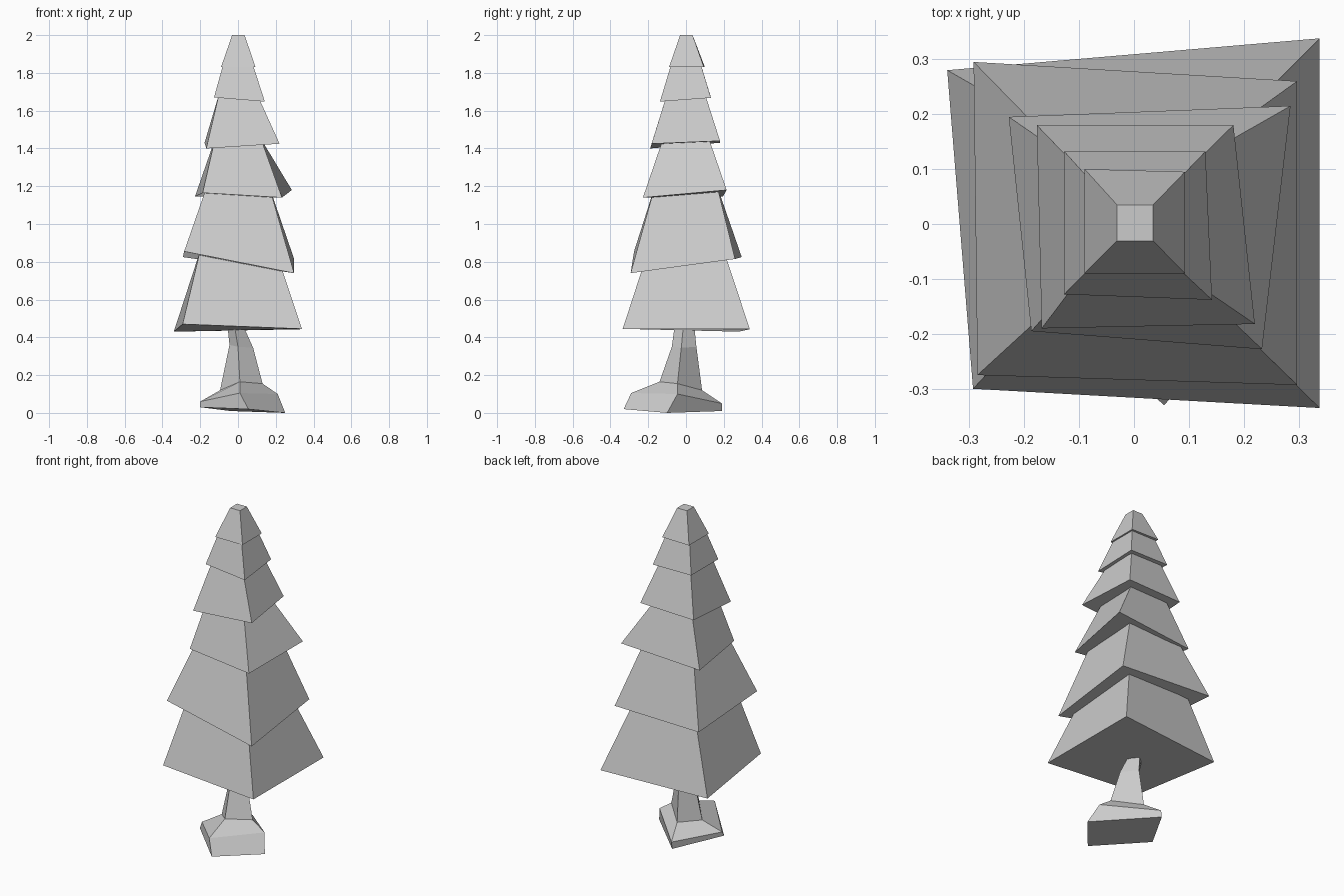
import bpy, bmesh


def loft(name, rings):
    """Skin a stack of four-cornered rings (bottom to top) and cap both ends."""
    bm = bmesh.new()
    loops = [[bm.verts.new(p) for p in ring] for ring in rings]
    for low, high in zip(loops, loops[1:]):
        for i in range(4):
            j = (i + 1) % 4
            bm.faces.new((low[i], low[j], high[j], high[i]))
    bm.faces.new(loops[0][::-1])
    bm.faces.new(loops[-1])
    bmesh.ops.recalc_face_normals(bm, faces=bm.faces)
    mesh = bpy.data.meshes.new(name)
    bm.to_mesh(mesh)
    bm.free()
    obj = bpy.data.objects.new(name, mesh)
    bpy.context.collection.objects.link(obj)
    return obj


def square(half, z, shift=0.0):
    return [(sx * half + shift, sy * half + shift, z)
            for sx, sy in ((-1, -1), (1, -1), (1, 1), (-1, 1))]


# Foliage tiers: uneven lower rim (front left, front right, back right,
# back left), then half width and height of the square top
tiers = [
    ([(-.293, -.30, .47), (.338, -.335, .445), (.338, .338, .443), (-.34, .28, .43)], .20, .86),
    ([(-.285, -.275, .855), (.297, -.293, .74), (.297, .26, .815), (-.292, .295, .825)], .165, 1.20),
    ([(-.187, -.195, 1.165), (.233, -.228, 1.14), (.285, .215, 1.18), (-.228, .195, 1.145)], .122, 1.45),
    ([(-.168, -.19, 1.40), (.22, -.182, 1.425), (.181, .18, 1.44), (-.177, .18, 1.43)], .10, 1.69),
    ([(-.127, -.128, 1.67), (.142, -.138, 1.648), (.13, .132, 1.668), (-.127, .132, 1.67)], .08, 1.84),
    ([(-.09, -.09, 1.83), (.093, -.09, 1.83), (.093, .095, 1.83), (-.09, .10, 1.83)], .033, 2.0),
]
for n, (rim, half, top) in enumerate(tiers, 1):
    shift = 0.002 if n == len(tiers) else 0.0
    loft(f"foliage_tier_{n}", [rim, square(half, top, shift)])

# Trunk with flared foot and a slight bend (front, right, back, left corners)
loft("trunk", [
    [(.055, -.33, .02), (.25, -.10, 0), (-.04, .19, .01), (-.20, -.08, .03)],
    [(.01, -.29, .105), (.21, -.045, .10), (-.035, .19, .05), (-.20, -.06, .06)],
    [(.01, -.14, .165), (.13, -.045, .155), (0, .085, .12), (-.095, -.02, .12)],
    [(0, -.075, .35), (.08, -.025, .345), (.01, .055, .35), (-.045, -.01, .36)],
    [(-.025, -.055, .50), (.01, -.01, .50), (-.01, .04, .50), (-.06, 0, .50)],
])
